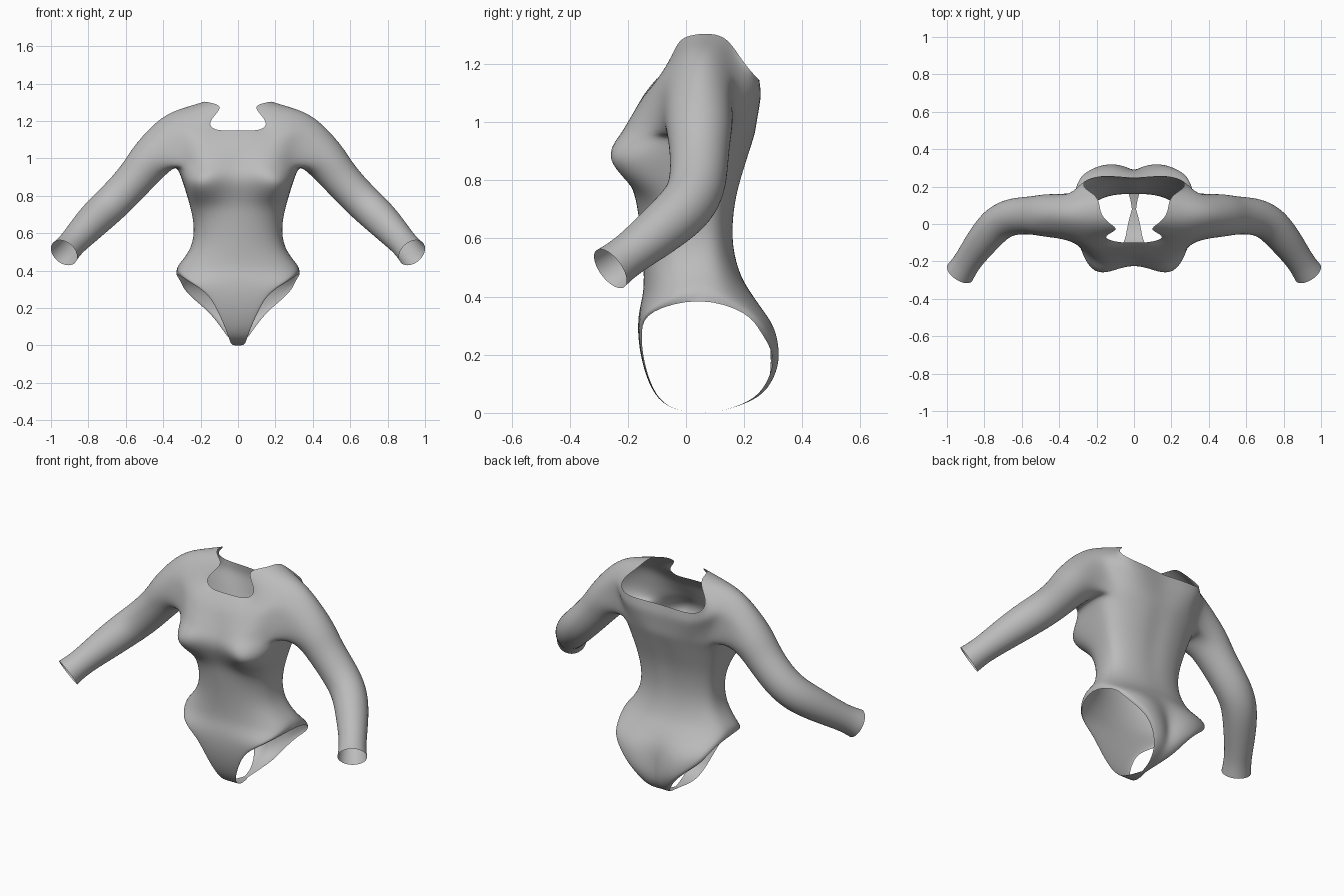
import bpy, bmesh, math
from mathutils import Vector

if "Cube" in bpy.data.objects:
    bpy.data.objects.remove(bpy.data.objects["Cube"])

HALF = 12            # columns from front centre to back centre
bm = bmesh.new()


def gauss(d, s):
    return math.exp(-(d / s) ** 2)


def sculpt(p, front):
    """Bust, spine groove and seat shaping on top of the plain sections."""
    x, y, z = p
    if front:
        side = 0.225 - 0.6 * max(0, z - 0.87)
        y -= 0.115 * gauss(x - side, 0.115) * gauss(z - 0.86, 0.12 if z > 0.86 else 0.085)
    else:
        y += 0.025 * gauss(x - 0.17, 0.08) * gauss(z - 0.24, 0.1)
        y -= 0.035 * gauss(x, 0.04) * gauss(z - 0.2, 0.12)
        y -= 0.012 * gauss(x, 0.05) * gauss(z - 0.85, 0.3)
    return Vector((x, y, z))


def section(z, w, yf, yb, mid=0.05):
    pts = []
    for i in range(HALF + 1):
        a = math.pi * i / HALF
        c = math.cos(a)
        depth = (mid - yf) if c > 0 else (yb - mid)
        y = mid - math.copysign(depth * abs(c) ** 0.75, c) if abs(c) > 1e-6 else mid
        pts.append(sculpt((w * math.sin(a) if 0 < i < HALF else 0, y, z), c > 0.01))
    return pts


def add_row(pts):
    return [bm.verts.new(p) for p in pts]


def skin(a, b, skip=()):
    for i in range(len(a) - 1):
        if i not in skip:
            bm.faces.new((a[i], a[i + 1], b[i + 1], b[i]))


# Torso sections: height, half width, front, back
body = [(.402, .348, -.150, .235), (.45, .303, -.146, .200), (.52, .253, -.148, .174),
        (.60, .236, -.155, .163), (.68, .243, -.165, .168), (.75, .260, -.175, .180),
        (.81, .278, -.198, .197), (.87, .297, -.220, .216), (.92, .314, -.213, .232),
        (.96, .335, -.195, .245)]
# Loop over the shoulder, then the neckline, both from front to back
shoulder = [(0, -.155, 1.08), (.08, -.155, 1.08), (.17, -.145, 1.09), (.25, -.11, 1.13),
            (.345, -.055, 1.19), (.395, 0, 1.225), (.415, .05, 1.235), (.40, .1, 1.222),
            (.36, .15, 1.18), (.31, .2, 1.13), (.23, .255, 1.09), (.12, .262, 1.09),
            (0, .245, 1.08)]
neckline = [(0, -.1, 1.15), (.06, -.1, 1.15), (.125, -.09, 1.15), (.17, -.065, 1.19),
            (.075, -.03, 1.275), (.13, 0, 1.295), (.18, .05, 1.305), (.185, .12, 1.302),
            (.21, .16, 1.265), (.285, .2, 1.2), (.25, .25, 1.145), (.12, .255, 1.145),
            (0, .237, 1.14)]

rows = [add_row(section(*r)) for r in body]
for lower, upper in zip(rows, rows[1:]):
    skin(lower, upper)

# Chest up to the shoulder, leaving the armhole open
base = [v.co.copy() for v in rows[-1]]
shoulder = [Vector(p) for p in shoulder]
A0, A1 = 4, 8
chest = [rows[-1]]
for t in (1 / 3, 2 / 3, 1):
    chest.append(add_row([p.lerp(q, t) for p, q in zip(base, shoulder)]))
for lower, upper in zip(chest, chest[1:]):
    skin(lower, upper, range(A0, A1))

# Yoke to the neckline
yoke = add_row([p.lerp(Vector(q), .55) + Vector((0, 0, .003))
                for p, q in zip(shoulder, neckline)])
skin(chest[-1], yoke)
skin(yoke, add_row([Vector(q) for q in neckline]))

# Crotch panels: height, half width, centre y, edge y
front_panel = [(.35, .28, -.162, -.138), (.285, .165, -.167, -.155), (.20, .115, -.158, -.150),
               (.10, .07, -.130, -.124), (.03, .045, -.085, -.082), (.003, .036, -.01, -.01),
               (0, .011, .08, .08)]
back_panel = [(.345, .305, .272, .215), (.285, .285, .300, .250), (.20, .175, .318, .287),
              (.12, .105, .312, .285), (.05, .06, .262, .245), (.012, .02, .15, .15),
              (0, .011, .08, .08)]


def panel(top, table, front):
    prev = top
    n = len(top) - 1
    for z, h, yc, ye in table:
        pts = []
        for i in range(n + 1):
            a = math.pi / 2 * (i if front else n - i) / n
            x, k = h * math.sin(a), 1 - math.cos(a) ** 0.75 if a < 1.57 else 1
            pts.append(sculpt((x, yc + (ye - yc) * k, z), front))
        row = add_row(pts)
        skin(row, prev)
        prev = row


panel(rows[0][:HALF // 2 + 1], front_panel, True)
panel(rows[0][HALF // 2:], back_panel, False)

# Sleeve: centre x, y, z and radius
sleeve = [(.465, .046, .998, .12), (.53, .046, .915, .106), (.60, .045, .836, .102),
          (.67, .035, .765, .101), (.735, .0, .705, .099), (.80, -.075, .64, .092),
          (.86, -.155, .575, .080), (.90, -.215, .53, .075), (.930, -.260, .496, .082)]
rim = (chest[0][A0:A1 + 1] + [r[A1] for r in chest[1:-1]]
       + chest[-1][A0:A1 + 1][::-1] + [r[A0] for r in chest[1:-1]][::-1])
cent = [Vector(s[:3]) for s in sleeve]
prev = rim
n = len(rim)
for k, s in enumerate(sleeve):
    t = (cent[min(k + 1, len(cent) - 1)] - cent[max(k - 1, 0)]).normalized()
    u = (Vector((0, 1, 0)) - t * t.y).normalized()
    v = t.cross(u)
    if k == 0:
        hub = sum((r.co for r in rim), Vector()) / n
        ang = [math.atan2((r.co - hub).dot(v), (r.co - hub).dot(u)) for r in rim]
        turn = math.copysign(1, math.sin(ang[2] - ang[1]))
        # even spacing with the best fitting start angle
        off = [ang[j] - turn * math.tau * j / n for j in range(n)]
        start = math.atan2(sum(map(math.sin, off)), sum(map(math.cos, off)))
    ring = []
    for j in range(n):
        a = start + turn * math.tau * j / n
        ring.append(bm.verts.new(cent[k] + s[3] * (math.cos(a) * u + math.sin(a) * v)))
    for j in range(n):
        m = (j + 1) % n
        bm.faces.new((prev[j], prev[m], ring[m], ring[j]))
    prev = ring

# Outward normals, judged on the front of the waist
bmesh.ops.recalc_face_normals(bm, faces=bm.faces)
probe = rows[3][0].link_faces[0]
if probe.normal.y > 0:
    bmesh.ops.reverse_faces(bm, faces=bm.faces)
for f in bm.faces:
    f.smooth = True
for v in bm.verts:
    if abs(v.co.x) < 1e-5:
        v.co.x = 0

mesh = bpy.data.meshes.new("bodysuit")
bm.to_mesh(mesh)
bm.free()
suit = bpy.data.objects.new("bodysuit", mesh)
bpy.context.collection.objects.link(suit)

mat = bpy.data.materials.new("grey_fabric")
mat.diffuse_color = (0.5, 0.5, 0.5, 1)
mat.use_nodes = True
mat.node_tree.nodes["Principled BSDF"].inputs["Base Color"].default_value = mat.diffuse_color
mesh.materials.append(mat)

mirror = suit.modifiers.new("mirror", 'MIRROR')
mirror.use_clip = True
mirror.merge_threshold = 0.0005
smooth = suit.modifiers.new("smooth", 'SUBSURF')
smooth.levels = smooth.render_levels = 2
